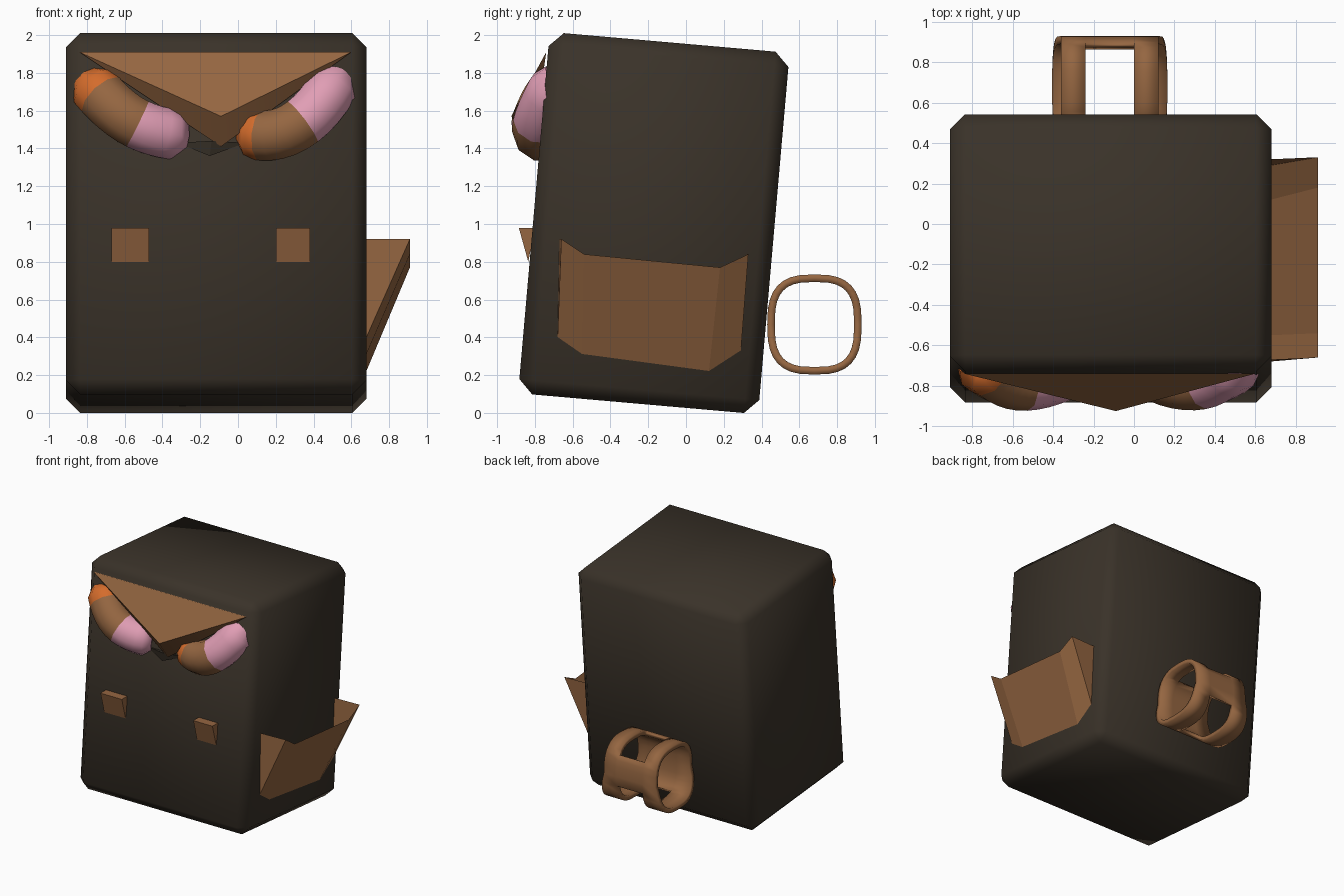
import bpy, bmesh, math
from mathutils import Vector, Matrix

if "Cube" in bpy.data.objects:
    bpy.data.objects.remove(bpy.data.objects["Cube"])


def material(name, rgb):
    m = bpy.data.materials.new(name)
    m.diffuse_color = (*rgb, 1)
    m.use_nodes = True
    m.node_tree.nodes["Principled BSDF"].inputs["Base Color"].default_value = m.diffuse_color
    return m


DARK = material("dark canvas", (0.042, 0.032, 0.022))
BROWN = material("brown leather", (0.30, 0.133, 0.053))
ORANGE = material("orange", (0.66, 0.15, 0.025))
PINK = material("pink", (0.75, 0.34, 0.46))


def make(name, verts, faces, mats, smooth=None):
    me = bpy.data.meshes.new(name)
    me.from_pydata(verts, [], faces)
    for m in mats:
        me.materials.append(m)
    bm = bmesh.new()
    bm.from_mesh(me)
    bmesh.ops.recalc_face_normals(bm, faces=bm.faces[:])
    bm.to_mesh(me)
    bm.free()
    ob = bpy.data.objects.new(name, me)
    bpy.context.collection.objects.link(ob)
    if smooth:
        bpy.ops.object.select_all(action='DESELECT')
        ob.select_set(True)
        bpy.context.view_layer.objects.active = ob
        bpy.ops.object.shade_smooth_by_angle(angle=math.radians(smooth))
    return ob


# Bag body: chamfered box leaning back by five degrees
bm = bmesh.new()
bmesh.ops.create_cube(bm, size=1)
bmesh.ops.scale(bm, vec=(1.59, 1.275, 1.92), verts=bm.verts[:])
bmesh.ops.bevel(bm, geom=bm.edges[:], offset=0.075, segments=1, affect='EDGES')
bmesh.ops.transform(bm, matrix=Matrix.Translation((-0.115, -0.17, 1.005))
                    @ Matrix.Rotation(math.radians(-5), 4, 'X'), verts=bm.verts[:])
me = bpy.data.meshes.new("bag_body")
bm.to_mesh(me)
bm.free()
me.materials.append(DARK)
for p in me.polygons:
    p.use_smooth = True
bpy.context.collection.objects.link(bpy.data.objects.new("bag_body", me))

# Open side pocket: flared panel with two triangular wings
low = [(-0.68, 0.39), (-0.55, 0.30), (0.12, 0.21), (0.29, 0.32)]
high = [(-0.66, 0.92), (-0.54, 0.84), (0.18, 0.77), (0.33, 0.84)]
verts = [(0.675, y, z) for y, z in low] + [(0.91, y, z) for y, z in high]
verts += [(0.675, -0.67, 0.92), (0.675, 0.32, 0.84)]
faces = [(i, i + 1, i + 5, i + 4) for i in range(3)] + [(0, 4, 8), (3, 9, 7)]
make("side_pocket", verts, faces, [BROWN])

# Front tabs: small wedges leaning outward at the top
for name, x0, x1 in (("left_tab", -0.67, -0.47), ("right_tab", 0.20, 0.38)):
    verts = [(x, y, z) for x in (x0, x1)
             for y, z in ((-0.835, 0.80), (-0.885, 0.98), (-0.80, 0.98))]
    make(name, verts, [(0, 1, 2), (3, 5, 4), (0, 3, 4, 1), (1, 4, 5, 2), (2, 5, 3, 0)], [BROWN])

# Top flap: folded triangle hanging over the front
verts = [(-0.84, -0.74, 1.91), (0.60, -0.74, 1.91), (-0.09, -0.925, 1.57), (-0.09, -0.81, 1.41)]
make("top_flap", verts, [(0, 2, 1), (0, 3, 2), (1, 2, 3)], [BROWN], 60)

# Dark lip under the flap tip
verts = [(-0.32, -0.77, 1.43), (0.04, -0.77, 1.43), (-0.15, -0.80, 1.36), (-0.14, -0.82, 1.44)]
make("opening_lip", verts, [(0, 2, 3), (2, 1, 3), (0, 3, 1)], [DARK])


# Curved rolls, coloured in bands along their length
def roll(name, path, bands, radius=0.14, sides=10, steps=12):
    pts = [Vector(p) for p in path]

    def at(t):
        # Cubic curve through four control points
        a, b, c, d = pts
        s = 1 - t
        return a * s ** 3 + 3 * b * s * s * t + 3 * c * s * t * t + d * t ** 3

    verts, faces = [], []
    for i in range(steps + 1):
        t = i / steps
        tan = (at(min(1, t + 0.01)) - at(max(0, t - 0.01))).normalized()
        out = Vector((0, -1, 0))
        out = (out - tan * out.dot(tan)).normalized()
        side = tan.cross(out)
        r = radius * (0.7 if i in (0, steps) else 1)
        for j in range(sides):
            a = 2 * math.pi * j / sides
            verts.append(at(t) + (out * math.cos(a) + side * math.sin(a)) * r)
    for i in range(steps):
        for j in range(sides):
            k = (j + 1) % sides
            faces.append((i * sides + j, i * sides + k, (i + 1) * sides + k, (i + 1) * sides + j))
    faces += [tuple(range(sides)), tuple(range(steps * sides, (steps + 1) * sides))]
    ob = make(name, verts, faces, [ORANGE, BROWN, PINK], 60)
    for n, p in enumerate(ob.data.polygons):
        i = n // sides if n < steps * sides else (0, steps - 1)[n - steps * sides]
        f = (i + 0.5) / steps
        p.material_index = 0 if f < bands[0] else (1 if f < bands[1] else 2)


roll("left_roll", [(-0.79, -0.66, 1.76), (-0.64, -0.81, 1.57), (-0.52, -0.82, 1.49), (-0.30, -0.71, 1.47)], (0.17, 0.6))
roll("right_roll", [(0.05, -0.70, 1.49), (0.20, -0.81, 1.42), (0.40, -0.82, 1.52), (0.53, -0.66, 1.78)], (0.17, 0.58))

# Rear holder: rounded sleeve with windows, flared along its lower rims
N = 32
verts, faces = [], []


def power(v, e):
    return math.copysign(abs(v) ** e, v)


for i in range(N):
    a = 2 * math.pi * i / N
    y = 0.68 + 0.25 * power(math.cos(a), 0.72)
    z = 0.468 + 0.265 * power(math.sin(a), 0.72)
    flare = 0.24 + 0.045 * max(0, -math.sin(a)) ** 0.5
    verts += [(x, y, z) for x in (-0.12 - flare, -0.24, 0.0, -0.12 + flare)]
for i in range(N):
    a = 2 * math.pi * (i + 0.5) / N
    k = (i + 1) % N
    keep_bar = math.cos(a) > 0 and -0.1 < math.sin(a) < 0.6
    keep_front = math.cos(a) < -0.6
    for c in range(3):
        if c != 1 or keep_bar or keep_front:
            faces.append((i * 4 + c, i * 4 + c + 1, k * 4 + c + 1, k * 4 + c))
holder = make("rear_holder", verts, faces, [BROWN], 40)
mod = holder.modifiers.new("thickness", 'SOLIDIFY')
mod.thickness = 0.04
mod.offset = -1
